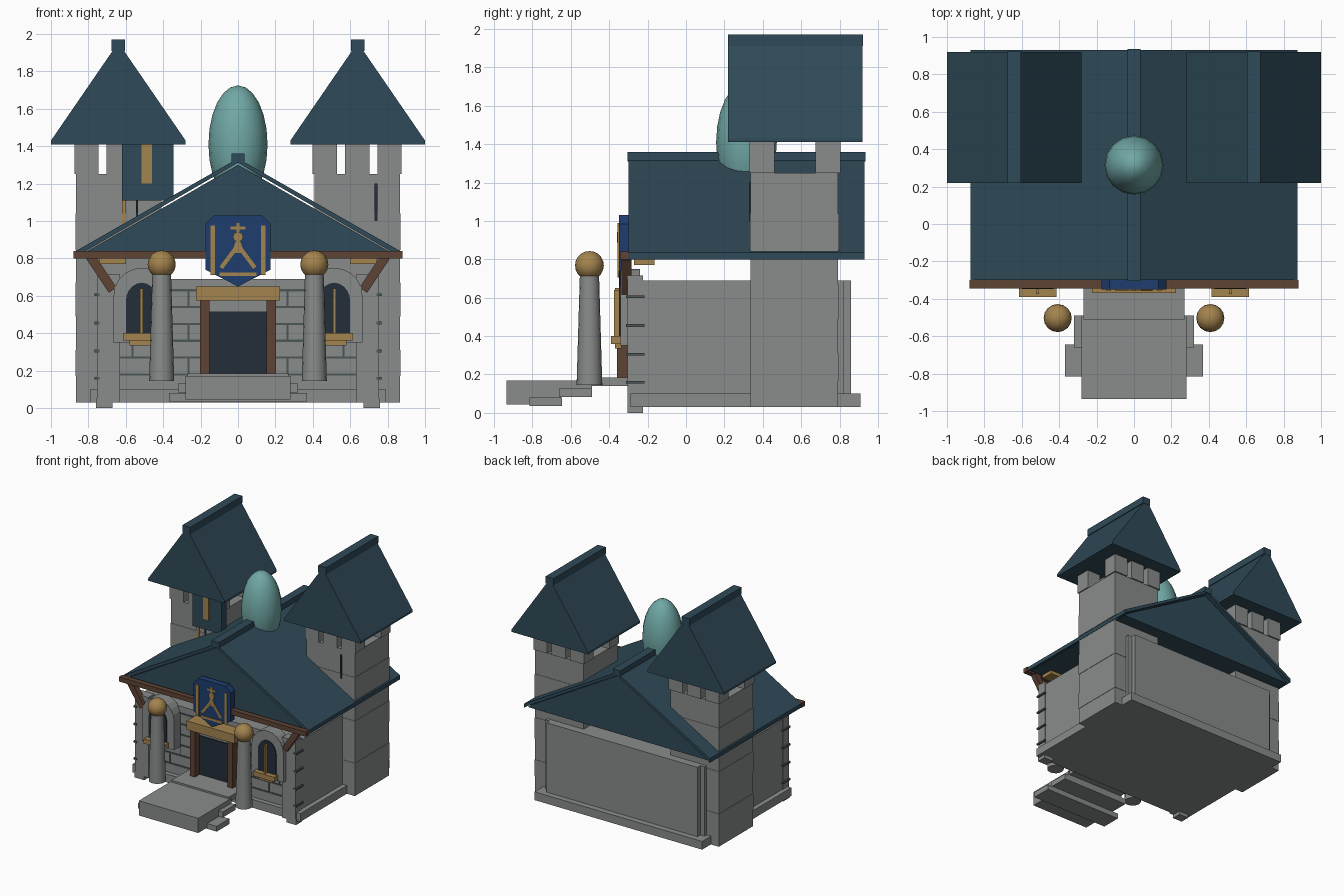
import bpy, bmesh, math
from mathutils import Vector

old = bpy.data.objects.get("Cube")
if old:
    bpy.data.objects.remove(old, do_unlink=True)


def material(name, r, g, b):
    """Material from display colour values, stored as linear."""
    lin = [((c / 255 + 0.055) / 1.055) ** 2.4 for c in (r, g, b)] + [1]
    m = bpy.data.materials.new(name)
    m.use_nodes = True
    m.diffuse_color = lin
    m.node_tree.nodes["Principled BSDF"].inputs["Base Color"].default_value = lin
    return m


STONE = material("grey stone", 136, 140, 138)
MORTAR = material("dark mortar", 76, 86, 86)
ROOF = material("slate blue roof", 47, 74, 88)
DARK = material("dark opening", 36, 45, 56)
GOLD = material("gold", 164, 131, 78)
WOOD = material("brown wood", 95, 67, 53)
BLUE = material("shield blue", 30, 61, 110)
TEAL = material("teal", 112, 168, 165)


def finish(name, bm, mat):
    bmesh.ops.recalc_face_normals(bm, faces=bm.faces)
    me = bpy.data.meshes.new(name)
    bm.to_mesh(me)
    bm.free()
    me.materials.append(mat)
    ob = bpy.data.objects.new(name, me)
    bpy.context.collection.objects.link(ob)
    return ob


def prism(name, mat, profile, y0, y1):
    """Extrude an x-z outline along y."""
    bm = bmesh.new()
    face = bm.faces.new([bm.verts.new((x, y0, z)) for x, z in profile])
    ext = bmesh.ops.extrude_face_region(bm, geom=[face])
    moved = [v for v in ext["geom"] if isinstance(v, bmesh.types.BMVert)]
    bmesh.ops.translate(bm, verts=moved, vec=(0, y1 - y0, 0))
    return finish(name, bm, mat)


def box(name, mat, x0, x1, y0, y1, z0, z1):
    return prism(name, mat, [(x0, z0), (x1, z0), (x1, z1), (x0, z1)], y0, y1)


def pair(name, mat, x0, x1, *rest):
    """A box on each side of the centre plane."""
    box("left_" + name, mat, x0, x1, *rest)
    box("right_" + name, mat, -x1, -x0, *rest)


def bar(name, mat, a, b, width, y0, y1):
    """Slanted bar between two x-z points."""
    a, b = Vector(a), Vector(b)
    d = (b - a).normalized() * width / 2
    n = Vector((-d.y, d.x))
    prism(name, mat, [a + n, b + n, b - n, a - n], y0, y1)


def arch(cx, half, z0, spring, rise, steps=10):
    """Outline of an arched opening."""
    top = [(cx + half * math.cos(t * math.pi / steps),
            spring + rise * math.sin(t * math.pi / steps)) for t in range(steps + 1)]
    return [(cx - half, z0), (cx + half, z0)] + top


def smooth(ob):
    for p in ob.data.polygons:
        p.use_smooth = True
    bpy.ops.object.select_all(action="DESELECT")
    ob.select_set(True)
    bpy.context.view_layer.objects.active = ob
    bpy.ops.object.shade_smooth_by_angle(angle=math.radians(40))


def ball(name, mat, loc, radii, segs, rings):
    bm = bmesh.new()
    bmesh.ops.create_uvsphere(bm, u_segments=segs, v_segments=rings, radius=1)
    bmesh.ops.scale(bm, verts=bm.verts, vec=radii)
    bmesh.ops.translate(bm, verts=bm.verts, vec=loc)
    smooth(finish(name, bm, mat))


# Main hall
box("plinth", STONE, -0.79, 0.79, -0.29, 0.91, 0.03, 0.10)
box("hall_walls", STONE, -0.75, 0.75, -0.25, 0.82, 0.10, 0.69)
box("back_panel", STONE, -0.71, 0.71, 0.80, 0.86, 0.10, 0.69)
pair("corner_pilaster", STONE, 0.63, 0.755, -0.305, -0.225, 0.03, 0.715)
pair("corner_foot", STONE, 0.67, 0.76, -0.305, -0.225, 0, 0.05)
for z in (0.16, 0.305, 0.455, 0.605):
    pair("pilaster_band", MORTAR, 0.74, 0.768, -0.312, -0.215, z - 0.007, z + 0.007)

# Mortar courses with staggered joints
for i in range(6):
    z = 0.18 + i * 0.09
    pair("mortar_course", MORTAR, 0.2, 0.63, -0.255, -0.25, z - 0.006, z + 0.006)
    if i < 5:
        for k in range(2):
            x = 0.26 + 0.2 * k + 0.1 * (i % 2)
            pair("mortar_joint", MORTAR, x, x + 0.01, -0.255, -0.25, z, z + 0.09)

# Main roof
prism("gable_block", ROOF, [(-0.86, 0.80), (0.86, 0.80), (0.82, 0.83), (0, 1.30), (-0.82, 0.83)],
      -0.28, 0.90)
for side, s in (("left", 1), ("right", -1)):
    prism(side + "_roof_slope", ROOF, [(0, 1.335), (s * 0.875, 0.835), (s * 0.875, 0.80),
                                       (s * 0.84, 0.825), (0, 1.312)], -0.30, 0.93)
box("ridge_cap", ROOF, -0.035, 0.035, -0.305, 0.935, 1.31, 1.36)
box("eave_beam", WOOD, -0.88, 0.88, -0.345, -0.30, 0.80, 0.84)
pair("bracket_block", GOLD, 0.60, 0.74, -0.27, -0.165, 0.77, 0.80)
for side, s in (("left", 1), ("right", -1)):
    bar(side + "_brace", WOOD, (s * 0.79, 0.81), (s * 0.67, 0.63), 0.05, -0.335, -0.285)

# Towers of stacked courses with battlements and gabled roofs
for side, s in (("left", 1), ("right", -1)):
    c = s * 0.637
    levels = [0.03, 0.17, 0.31, 0.49, 0.67, 0.845, 1.04, 1.25]
    for i, (a, b) in enumerate(zip(levels, levels[1:])):
        h = 0.228 + 0.003 * (i % 2)
        box(side + "_tower_course", STONE, c - h, c + h, 0.565 - h, 0.565 + h, a, b)
    for dx in (-0.173, 0, 0.173):
        for y in (0.395, 0.74):
            box(side + "_merlon", STONE, c + dx - 0.065, c + dx + 0.065, y - 0.065, y + 0.065,
                1.25, 1.42)
    c = s * 0.64
    prism(side + "_tower_roof", ROOF, [(c - 0.36, 1.41), (c + 0.36, 1.41), (c + 0.36, 1.43),
                                       (c + 0.02, 1.925), (c - 0.02, 1.925), (c - 0.36, 1.43)],
          0.22, 0.92)
    box(side + "_tower_ridge", ROOF, c - 0.037, c + 0.037, 0.218, 0.922, 1.91, 1.97)
box("left_tower_slit", DARK, 0.73, 0.745, 0.328, 0.336, 1.0, 1.2)
box("right_tower_slit", DARK, -0.545, -0.535, 0.328, 0.336, 1.0, 1.2)
box("tower_gold_strip", GOLD, -0.62, -0.598, 0.328, 0.336, 0.98, 1.12)
box("tower_banner", ROOF, -0.62, -0.345, 0.27, 0.335, 1.11, 1.41)
box("banner_stripe", GOLD, -0.515, -0.46, 0.263, 0.27, 1.20, 1.41)

# Rooftop dome
ball("teal_dome", TEAL, (0, 0.315, 1.41), (0.158, 0.158, 0.315), 16, 12)

# Arched windows
for side, s in (("left", 1), ("right", -1)):
    c = s * 0.515
    prism(side + "_window_surround", STONE, arch(c, 0.15, 0.35, 0.60, 0.15), -0.34, -0.24)
    prism(side + "_window_pane", DARK, arch(c, 0.085, 0.37, 0.57, 0.10), -0.348, -0.34)
    box(side + "_window_bar", GOLD, c - 0.008, c + 0.008, -0.375, -0.348, 0.39, 0.64)
    box(side + "_window_sill", GOLD, c - 0.10, c + 0.10, -0.39, -0.335, 0.36, 0.40)
    box(side + "_sill_base", GOLD, c - 0.065, c + 0.065, -0.37, -0.335, 0.335, 0.36)

# Doorway
box("door_backing", STONE, -0.16, 0.16, -0.29, -0.24, 0.10, 0.60)
box("door", DARK, -0.156, 0.156, -0.297, -0.29, 0.18, 0.515)
pair("door_post", WOOD, 0.153, 0.202, -0.36, -0.24, 0.17, 0.58)
box("door_lintel", GOLD, -0.225, 0.225, -0.37, -0.25, 0.575, 0.65)

# Steps
box("front_step", STONE, -0.28, 0.28, -0.935, -0.65, 0.045, 0.17)
box("middle_step", STONE, -0.28, 0.28, -0.66, -0.49, 0.085, 0.17)
box("top_step", STONE, -0.27, 0.27, -0.51, -0.25, 0.14, 0.185)
box("lower_side_step", STONE, -0.37, 0.37, -0.815, -0.645, 0.035, 0.08)
box("upper_side_step", STONE, -0.32, 0.32, -0.66, -0.49, 0.083, 0.13)

# Columns with ball finials
for side, s in (("left", 1), ("right", -1)):
    bm = bmesh.new()
    bmesh.ops.create_cone(bm, cap_ends=True, segments=16, radius1=0.067, radius2=0.05, depth=0.575)
    bmesh.ops.translate(bm, verts=bm.verts, vec=(s * 0.408, -0.503, 0.4325))
    smooth(finish(side + "_column", bm, STONE))
    ball(side + "_column_ball", GOLD, (s * 0.408, -0.503, 0.768), (0.075,) * 3, 16, 10)

# Shield with plain gold trim
half = [(0.13, 1.03), (0.175, 0.985), (0.175, 0.74), (0, 0.65)]
prism("shield", BLUE, half + [(-x, z) for x, z in half[2::-1]], -0.35, -0.295)
trim = (GOLD, -0.357, -0.35)
pair("shield_side_trim", GOLD, 0.122, 0.146, *trim[1:], 0.71, 0.975)
box("shield_foot_trim", GOLD, -0.10, 0.10, *trim[1:], 0.705, 0.725)
box("shield_top_trim", GOLD, -0.04, 0.04, *trim[1:], 0.955, 0.97)
box("shield_stem", GOLD, -0.008, 0.008, *trim[1:], 0.93, 0.99)
for s in (1, -1):
    bar("shield_chevron", GOLD, (s * 0.015, 0.85), (s * 0.09, 0.75), 0.022, -0.357, -0.35)
prism("shield_stud", GOLD, [(0.028 * math.cos(k * math.pi / 4), 0.915 + 0.028 * math.sin(k * math.pi / 4))
                            for k in range(8)], -0.359, -0.35)
prism("shield_wedge", GOLD, [(-0.035, 0.83), (0.035, 0.83), (0.012, 0.89), (-0.012, 0.89)], -0.356, -0.35)
